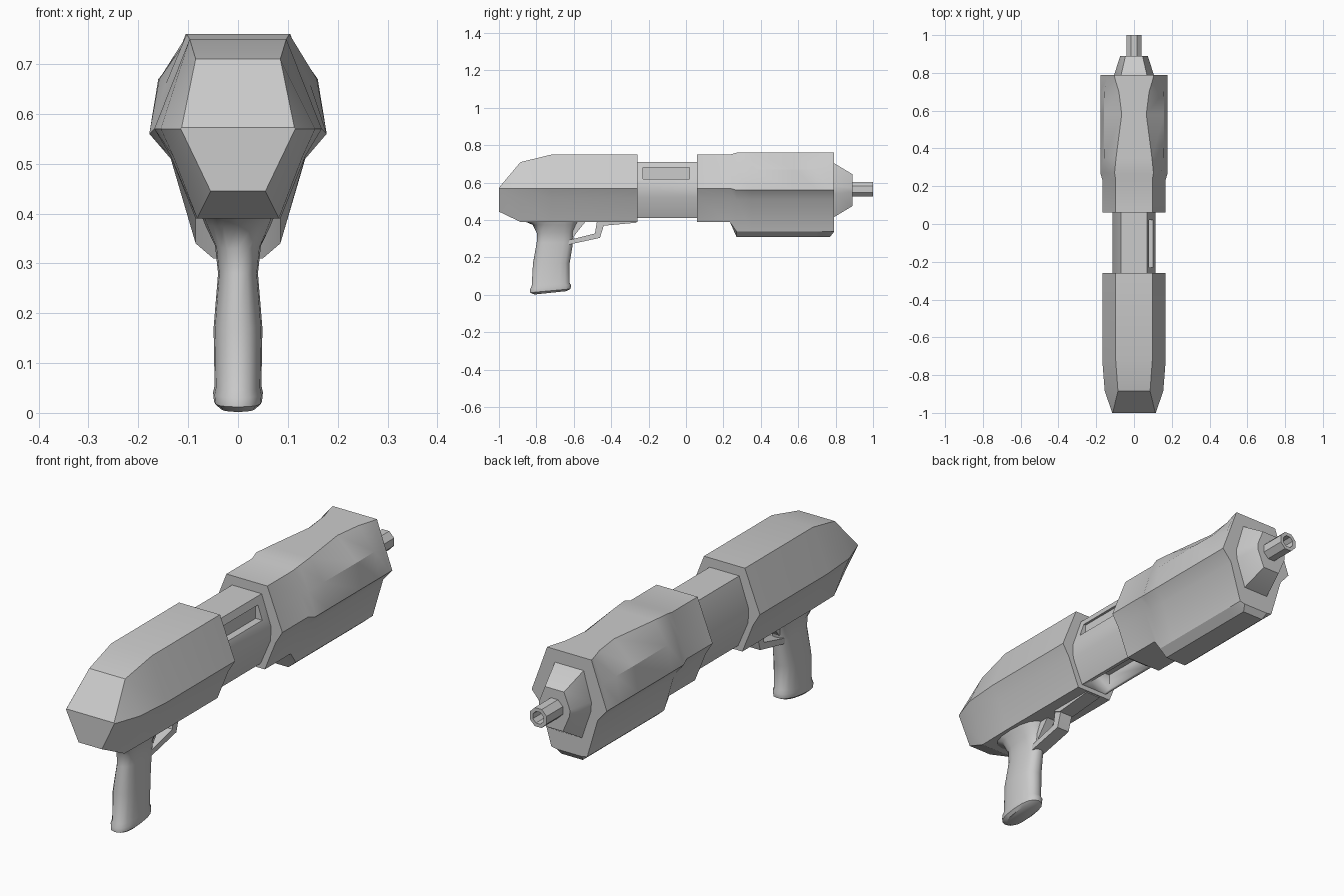
import bpy, bmesh, math

if "Cube" in bpy.data.objects:
    bpy.data.objects.remove(bpy.data.objects["Cube"])


def finish(name, bm, angle=25):
    bmesh.ops.recalc_face_normals(bm, faces=bm.faces)
    me = bpy.data.meshes.new(name)
    bm.to_mesh(me)
    bm.free()
    ob = bpy.data.objects.new(name, me)
    bpy.context.collection.objects.link(ob)
    bpy.ops.object.select_all(action='DESELECT')
    ob.select_set(True)
    bpy.context.view_layer.objects.active = ob
    bpy.ops.object.shade_smooth_by_angle(angle=math.radians(angle))
    return ob


def loft(name, rings, closed_tube=False, angle=25):
    """Skin a row of rings; cap the ends, or join last to first for a hollow tube."""
    bm = bmesh.new()
    rows = [[bm.verts.new(p) for p in r] for r in rings]
    pairs = list(zip(rows, rows[1:]))
    if closed_tube:
        pairs.append((rows[-1], rows[0]))
    else:
        bm.faces.new(rows[0])
        bm.faces.new(rows[-1])
    n = len(rows[0])
    for a, b in pairs:
        for i in range(n):
            j = (i + 1) % n
            bm.faces.new((a[i], a[j], b[j], b[i]))
    return finish(name, bm, angle)


def mirrored(y, half):
    """Full ring from the right half of a section, listed top to bottom as (x, z)."""
    return [(x, y, z) for x, z in half] + [(-x, y, z) for x, z in reversed(half)]


def plate(name, pts, w):
    """Side profile (y, z) extruded to half-width w."""
    return loft(name, [[(s * w, y, z) for y, z in pts] for s in (-1, 1)])


def cut(ob, lo, hi):
    bm = bmesh.new()
    bmesh.ops.create_cube(bm, size=1)
    for v in bm.verts:
        v.co = [(a + b) / 2 + c * (b - a) for a, b, c in zip(lo, hi, v.co)]
    cutter = finish("cutter", bm)
    cutter.hide_render = True
    mod = ob.modifiers.new("cut", 'BOOLEAN')
    mod.operation = 'DIFFERENCE'
    mod.solver = 'EXACT'
    mod.object = cutter
    bpy.context.view_layer.objects.active = ob
    bpy.ops.object.modifier_apply(modifier=mod.name)
    bpy.data.objects.remove(cutter)


# Rear stock shell with tapered end
shell = [(.097, .75), (.168, .57), (.135, .515), (.085, .39)]
loft("rear_stock", [
    mirrored(-1, [(.113, .573), (.115, .57), (.113, .566), (.055, .445)]),
    mirrored(-.885, [(.085, .71), (.155, .57), (.13, .515), (.082, .39)]),
    mirrored(-.72, shell),
    mirrored(-.26, shell)])

# Receiver core with side port and underside loading port
core = [(.07, .71), (.115, .58), (.112, .52), (.065, .41)]
receiver = loft("receiver", [mirrored(-.30, core), mirrored(.10, core)])
cut(receiver, (.07, -.23, .62), (.2, .02, .68))
cut(receiver, (-.05, -.22, .35), (.05, .03, .48))

# Fore-end: collar, then wider handguard with pinched top and bulged sides
collar = [(.097, .75), (.1325, .66), (.168, .57), (.135, .515), (.085, .39), (.05, .39)]
low = [(.178, .56), (.135, .51), (.085, .34), (.05, .31)]
loft("fore_end", [
    mirrored(.06, collar),
    mirrored(.235, collar),
    mirrored(.27, [(.103, .76), (.145, .66)] + low),
    mirrored(.35, [(.095, .76), (.158, .67)] + low),
    mirrored(.58, [(.065, .76), (.16, .67)] + low),
    mirrored(.70, [(.08, .76), (.158, .67)] + low),
    mirrored(.77, [(.101, .76), (.143, .66)] + low),
    mirrored(.79, [(.105, .76), (.141, .66)] + low[:3] + [(.06, .335)])])

# Nose cone
loft("nose", [
    mirrored(.77, [(.07, .71), (.105, .58), (.103, .54), (.06, .41)]),
    mirrored(.79, [(.068, .705), (.105, .58), (.103, .54), (.06, .415)]),
    mirrored(.89, [(.045, .645), (.073, .575), (.072, .55), (.04, .475)])])

# Hollow octagonal barrel
def circle(y, r):
    return [(r * math.cos(math.tau * (i + .5) / 8), y,
             .565 + r * math.sin(math.tau * (i + .5) / 8)) for i in range(8)]
loft("barrel", [circle(.86, .043), circle(1, .043), circle(1, .027), circle(.86, .027)], True)

# Pistol grip: rounded sections as (rear y, rear z, front y, front z, half-width)
grip = [(-.88, .40, -.57, .40, .075), (-.82, .375, -.585, .375, .065),
        (-.797, .33, -.60, .34, .046), (-.798, .28, -.604, .28, .040),
        (-.818, .17, -.622, .17, .049), (-.825, .045, -.622, .065, .047),
        (-.834, .03, -.615, .052, .050), (-.834, .012, -.617, .032, .048),
        (-.81, .002, -.64, .02, .036)]
rings = []
for ya, za, yb, zb, w in grip:
    ring = []
    for i in range(16):
        c, s = math.cos(math.tau * i / 16), math.sin(math.tau * i / 16)
        c, s = (math.copysign(abs(k) ** .8, k) for k in (c, s))
        t = (c + 1) / 2
        ring.append((w * s, ya + (yb - ya) * t, za + (zb - za) * t))
    rings.append(ring)
loft("grip", rings, angle=40)

# Trigger guard: lower bar, front strut and tapering underside strip
plate("guard_bar", [(-.63, .268), (-.46, .305), (-.487, .328), (-.63, .292)], .03)
plate("guard_strut", [(-.487, .328), (-.46, .305), (-.44, .37), (-.44, .40), (-.475, .40)], .03)
plate("guard_strip", [(-.475, .385), (-.44, .37), (-.265, .386), (-.265, .40), (-.475, .40)], .035)
plate("trigger", [(-.63, .40), (-.53, .40), (-.575, .345), (-.602, .31), (-.63, .32)], .02)
